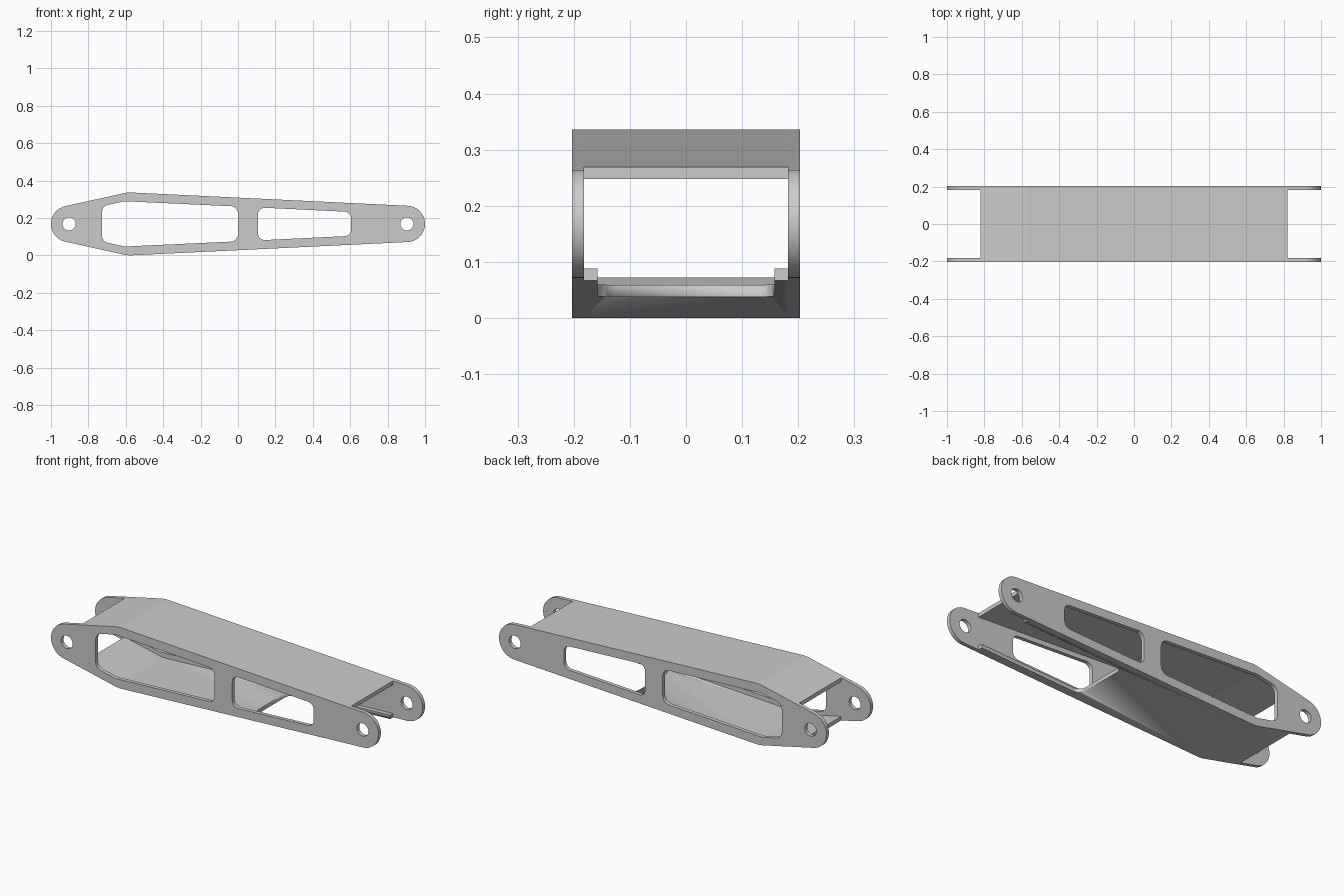
import bpy, bmesh, math
from mathutils import Vector, Matrix

if "Cube" in bpy.data.objects:
    bpy.data.objects.remove(bpy.data.objects["Cube"])

ZC = 0.168                 # height of the centre line
R_END, R_MID = 0.097, 0.168
X_END, X_MID = 0.903, -0.575
Y_OUT, Y_IN = 0.203, 0.182
A_L = math.asin((R_MID - R_END) / (X_MID + X_END))   # slope of the short side
A_R = math.asin((R_MID - R_END) / (X_END - X_MID))   # slope of the long side


def arc(cx, cz, r, a0, a1, n):
    return [(cx + r * math.cos(a0 + (a1 - a0) * i / n),
             cz + r * math.sin(a0 + (a1 - a0) * i / n)) for i in range(n + 1)]


def circle(cx, cz, r, n=32):
    return arc(cx, cz, r, 0, 2 * math.pi, n)[:-1]


def rounded(points, r, n=6):
    """Closed polygon with filleted corners."""
    out = []
    for i, p in enumerate(points):
        p = Vector(p)
        u = (Vector(points[i - 1]) - p).normalized()
        v = (Vector(points[(i + 1) % len(points)]) - p).normalized()
        half = u.angle(v) / 2
        c = p + (u + v).normalized() * (r / math.sin(half))
        s = p + u * (r / math.tan(half)) - c
        e = p + v * (r / math.tan(half)) - c
        a0 = math.atan2(s.y, s.x)
        d = (math.atan2(e.y, e.x) - a0 + math.pi) % (2 * math.pi) - math.pi
        out += arc(c.x, c.y, r, a0, a0 + d, n)
    return out


def flat_part(name, loops, half, matrix):
    """Fill the loops (later ones are holes), extrude, and place the part."""
    cu = bpy.data.curves.new(name, 'CURVE')
    cu.dimensions, cu.fill_mode, cu.extrude = '2D', 'BOTH', half
    for loop in loops:
        sp = cu.splines.new('POLY')
        sp.points.add(len(loop) - 1)
        for pt, (x, z) in zip(sp.points, loop):
            pt.co = (x, z, 0, 1)
        sp.use_cyclic_u = True
    ob = bpy.data.objects.new(name, cu)
    bpy.context.collection.objects.link(ob)
    bpy.ops.object.select_all(action='DESELECT')
    ob.select_set(True)
    bpy.context.view_layer.objects.active = ob
    bpy.ops.object.convert(target='MESH')
    ob = bpy.context.object
    bm = bmesh.new()
    bm.from_mesh(ob.data)
    bmesh.ops.remove_doubles(bm, verts=bm.verts, dist=1e-5)
    bm.transform(matrix)
    bmesh.ops.recalc_face_normals(bm, faces=bm.faces)
    bm.to_mesh(ob.data)
    bm.free()
    bpy.ops.object.shade_smooth_by_angle(angle=math.radians(30))
    return ob


def upright(y):
    return Matrix.Translation((0, y, 0)) @ Matrix.Rotation(math.pi / 2, 4, 'X')


def mirrored(top):
    """Top half of a window outline plus its mirror below the centre line."""
    return top + [(x, 2 * ZC - z) for x, z in reversed(top)]


# Side plates: hull of three circles, two pin holes and two windows
H = math.pi / 2
outline = (arc(X_END, ZC, R_END, -H + A_R, H - A_R, 24)
           + arc(X_MID, ZC, R_MID, H - A_R, H + A_L, 6)
           + arc(-X_END, ZC, R_END, H + A_L, 3 * H - A_L, 24)
           + arc(X_MID, ZC, R_MID, 3 * H - A_L, 3 * H + A_R, 6))
big_window = rounded(mirrored([(-0.727, 0.263), (-0.605, 0.289), (0.0, 0.261)]), 0.04)
small_window = rounded(mirrored([(0.107, 0.256), (0.604, 0.232)]), 0.035)
holes = [circle(s * X_END, ZC, 0.035) for s in (-1, 1)]
for name, side in (("front_side_plate", -1), ("back_side_plate", 1)):
    flat_part(name, [outline, big_window, small_window] + holes,
              (Y_OUT - Y_IN) / 2, upright(side * (Y_OUT + Y_IN) / 2))


# Top and bottom plates: a bent strip following the outline
def edge(r, x_cut=0.82):
    pts = arc(X_MID, ZC, r, H - A_R, H + A_L, 6)
    (xr, zr), (xl, zl) = pts[0], pts[-1]
    return ([(x_cut, zr - (x_cut - xr) * math.tan(A_R))] + pts
            + [(-x_cut, zl - (x_cut + xl) * math.tan(A_L))])


strip = edge(R_MID) + edge(R_MID - 0.0215)[::-1]
flat_part("top_plate", [strip], Y_IN, upright(0))
bottom = flat_part("bottom_plate", [[(x, 2 * ZC - z) for x, z in strip]], Y_IN, upright(0))

# Open-ended slot in the bottom plate
slot = rounded([(0.205, -0.158), (1.0, -0.158), (1.0, 0.158), (0.205, 0.158)], 0.04)
cutter = flat_part("slot_cutter", [slot], 0.2, Matrix())
cutter.hide_render = True
cutter.hide_set(True)
mod = bottom.modifiers.new("slot", 'BOOLEAN')
mod.operation, mod.solver, mod.object = 'DIFFERENCE', 'EXACT', cutter
